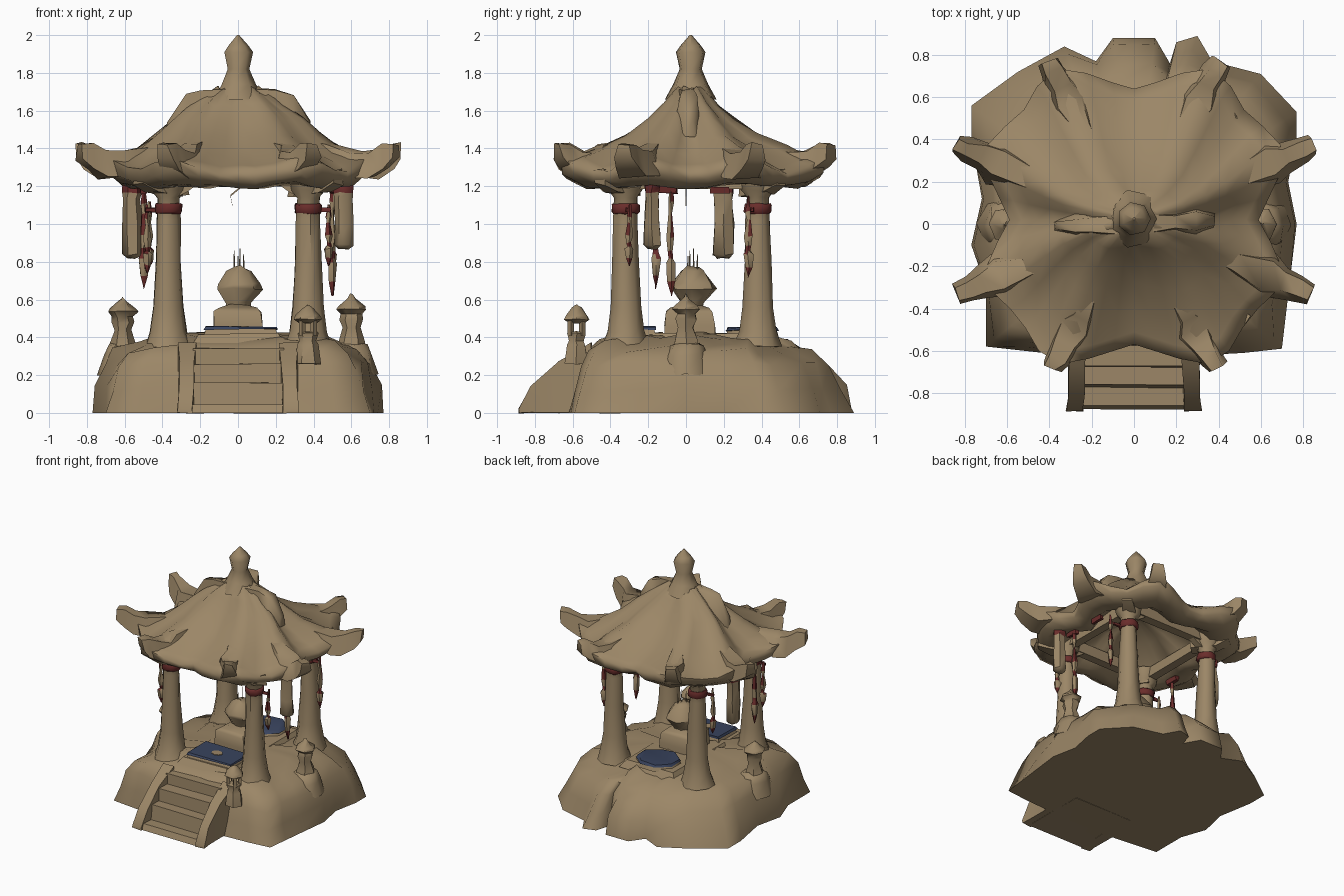
import bpy, bmesh, math, random
from mathutils import Vector

if "Cube" in bpy.data.objects:
    bpy.data.objects.remove(bpy.data.objects["Cube"])

random.seed(4)


def material(name, rgb):
    m = bpy.data.materials.new(name)
    m.diffuse_color = (*rgb, 1)
    m.use_nodes = True
    m.node_tree.nodes["Principled BSDF"].inputs["Base Color"].default_value = m.diffuse_color
    return m


TAN = material("weathered_tan", (0.33, 0.24, 0.135))
RED = material("faded_red", (0.145, 0.026, 0.024))
BLUE = material("slate_blue", (0.04, 0.056, 0.11))


def loft(name, rings, mats=(TAN,), jitter=0.0, rule=None, angle=50):
    """Skin a list of equal-length rings, cap both ends."""
    bm = bmesh.new()
    loops = []
    for ring in rings:
        loops.append([bm.verts.new(Vector(p) + Vector([random.uniform(-jitter, jitter) for _ in range(3)]))
                      for p in ring])
    n = len(loops[0])
    for a, b in zip(loops, loops[1:]):
        for i in range(n):
            j = (i + 1) % n
            bm.faces.new((a[i], a[j], b[j], b[i]))
    bm.faces.new(loops[0][::-1])
    bm.faces.new(loops[-1])
    bmesh.ops.recalc_face_normals(bm, faces=bm.faces)
    if rule:
        for f in bm.faces:
            f.material_index = rule(f.calc_center_median())
    me = bpy.data.meshes.new(name)
    bm.to_mesh(me)
    bm.free()
    for m in mats:
        me.materials.append(m)
    ob = bpy.data.objects.new(name, me)
    bpy.context.collection.objects.link(ob)
    bpy.ops.object.select_all(action='DESELECT')
    ob.select_set(True)
    bpy.context.view_layer.objects.active = ob
    bpy.ops.object.shade_smooth_by_angle(angle=math.radians(angle))
    return ob


def lathe(name, x, y, profile, n=8, turn=0.0, sy=1.0, **kw):
    """Profile of (radius, z) spun around a vertical axis."""
    rings = [[(x + r * math.cos(math.tau * i / n + turn), y + sy * r * math.sin(math.tau * i / n + turn), z)
              for i in range(n)] for r, z in profile]
    return loft(name, rings, **kw)


def box(name, x0, x1, y0, y1, z0, z1, taper=0.0, **kw):
    def ring(z, t):
        return [(x0 + t, y0 + t, z), (x1 - t, y0 + t, z), (x1 - t, y1 - t, z), (x0 + t, y1 - t, z)]
    return loft(name, [ring(z0, 0), ring(z1, taper)], **kw)


def bar(name, sections, heading, **kw):
    """Rectangular bar: sections are (distance, z, width, height) along a heading."""
    d, s = Vector((math.cos(heading), math.sin(heading), 0)), Vector((-math.sin(heading), math.cos(heading), 0))
    up = Vector((0, 0, 1))
    rings = [[d * r + s * (u * w / 2) + up * (z + v * h / 2) for u, v in ((-1, -1), (1, -1), (0.6, 1), (-0.6, 1))]
             for r, z, w, h in sections]
    return loft(name, rings, **kw)


# Rocky mound
outline = [(0, -.64), (.34, -.62), (.52, -.61), (.7, -.59), (.72, -.42), (.74, -.25), (.77, 0), (.73, .2), (.77, .4),
           (.77, .53), (.6, .71), (.37, .77), (.3, .89), (.2, .86), (.17, .76), (.1, .88), (-.1, .88), (-.18, .77),
           (-.33, .84), (-.55, .72), (-.77, .56), (-.77, .4), (-.72, .12), (-.77, -.1), (-.7, -.3), (-.7, -.58),
           (-.52, -.6), (-.34, -.62)]
mound = []
for scale, z, rnd in ((1, 0, 0), (.965, .13, .15), (.91, .25, .4), (.84, .325, .7), (.72, .37, 1), (.55, .4, 1), (.2, .41, 1)):
    ring = []
    for x, y in outline:
        r, a = math.hypot(x, y), math.atan2(y, x)
        r = (r * (1 - rnd) + .78 * rnd) if y > -.5 else r
        lump = random.uniform(-.022, .022) if z else 0
        r += lump
        ring.append((scale * r * math.cos(a), scale * r * math.sin(a), z + lump))
    mound.append(ring)
loft("rock_base", mound, angle=75)

# Front steps with sloping cheek walls
for i, (y, z) in enumerate(((-.875, .045), (-.78, .16), (-.69, .26), (-.59, .345))):
    box(f"step_{i}", -.26, .26, y, -.35, 0, z, .02, jitter=.004)
for side in (-1, 1):
    rings = [[(side * a, y, 0), (side * b, y, 0), (side * b, y, z), (side * a, y, z)]
             for a, b, y, z in ((.24, .32, -.885, .02), (.235, .31, -.82, .14), (.23, .31, -.67, .275), (.22, .32, -.5, .37))]
    loft("stair_cheek", rings, jitter=.004)

# Low rock shoulders under the side lanterns
for x in (-.6, .6):
    lathe("rock_shoulder", x, 0, ((.14, .2), (.12, .31), (.09, .36), (.03, .375)), 8, jitter=.012, angle=75)

# Platforms and mats
box("altar_platform", -.25, .25, -.44, .5, .36, .42, .04, jitter=.006)
box("mat_slab", -.185, .215, -.395, -.155, .4, .444, .015)
box("front_mat", -.185, .215, -.395, -.155, .443, .455, .008, mats=(BLUE,), jitter=.006)
lathe("mat_slab", 0, .35, ((.18, .4), (.165, .44)), 8, math.pi / 8, .85)
lathe("back_mat", 0, .35, ((.175, .436), (.16, .452)), 8, math.pi / 8, .88, mats=(BLUE,), jitter=.005)
lathe("mat_medallion", 0.01, -.28, ((.045, .452), (.045, .461)), 8, sy=.8)

# Pedestal, incense bowl and sticks
lathe("pedestal", 0, .02, ((.19, .4), (.185, .46), (.175, .535), (.14, .56), (.06, .575)), 4, math.pi / 4, jitter=.006)
lathe("incense_bowl", 0, .035, ((.06, .55), (.065, .58), (.125, .655), (.118, .68), (.065, .75), (.03, .775)), 7, jitter=.008)
for x, y, t in ((-.02, .02, .86), (.01, .04, .87), (.03, .06, .84), (0, .01, .83)):
    lathe("incense_stick", x, y, ((.005, .75), (.002, t)), 4)

# Four columns with red bands, capitals and outward brackets
for sx in (-1, 1):
    for y in (-.32, .38):
        x = sx * .37
        lathe("column", x, y, ((.13, .35), (.1, .43), (.083, .56), (.07, .8), (.063, 1.02), (.06, 1.14),
                               (.09, 1.18), (.11, 1.27)), 9, jitter=.005)
        lathe("column_band", x, y, ((.066, 1.055), (.073, 1.065), (.073, 1.1), (.066, 1.108)), 9, mats=(RED,), jitter=.004)
        a = math.atan2(y, x)
        bar("bracket_arm", ((.42, 1.19, .08, .08), (.6, 1.21, .1, .09), (.7, 1.25, .09, .08)), a, jitter=.008)
    box("side_beam", sx * .37 - .035, sx * .37 + .035, -.36, .42, 1.19, 1.27, jitter=.006)
for y in (-.32, .38):
    box("cross_beam", -.4, .4, y - .035, y + .035, 1.2, 1.28, jitter=.004)
    for sx in (-1, 1):
        loft("beam_brace", [[(sx * .41, y + t, 1.1), (sx * .37, y + t, 1.24), (sx * .17, y + t, 1.24), (sx * .27, y + t, 1.17)]
                            for t in (-.025, .025)])

# Horn tips: heading and reach differ between the sides, the front and the back
horns = []
for sx in (-1, 1):
    for x, y in ((.83, .37), (.82, -.32), (.385, -.67), (.4, .755)):
        horns.append((math.atan2(y, sx * x), math.hypot(x, y)))

# Eight-cornered sweeping roof, hollow underneath
N = 40


def eave(a):
    """Edge radius and closeness (0 to 1) to the nearest horn."""
    near = min(abs((a - h + math.pi) % math.tau - math.pi) for h, _ in horns)
    horn = max(0, 1 - near / .3)
    return .59 + .03 * max(0, math.sin(a)) + .09 * horn + .125 * abs(math.sin(2 * a)), horn


roof = []
for s, z, lift, stretch in ((.1, 1.72, 0, .6), (.2, 1.635, .0, .7), (.33, 1.545, .01, .5), (.5, 1.45, .03, .25),
                            (.72, 1.365, .045, .08), (.9, 1.305, .06, 0), (1, 1.275, .085, 0), (.99, 1.225, .06, 0),
                            (.88, 1.195, .02, 0), (.72, 1.195, .01, 0), (.6, 1.26, 0, 0), (.35, 1.38, 0, 0), (.1, 1.44, 0, 0)):
    ring = []
    for i in range(N):
        a = math.tau * i / N
        r, horn = eave(a)
        k = random.uniform(-.013, .013)
        ring.append((r * s * math.cos(a) * (1 + stretch), r * s * math.sin(a) + .02, z + lift * horn + k))
    roof.append(ring)
loft("roof", roof, angle=75)

# Upturned horns along the hips, broad where they leave the roof
for a, e in horns:
    bar("roof_horn", ((.4, 1.41, .06, .06), (.52, 1.365, .13, .1), (e - .2, 1.315, .22, .13),
                      (e - .12, 1.315, .15, .14), (e - .04, 1.36, .12, .13), (e + .015, 1.385, .1, .08)),
        a, jitter=.01, angle=70)

# Ridge and finial
bar("roof_ridge", ((-.37, 1.5, .06, .08), (-.28, 1.6, .12, .17), (-.2, 1.6, .1, .21), (0, 1.6, .18, .24),
                   (.2, 1.6, .1, .21), (.29, 1.6, .13, .17), (.38, 1.5, .07, .08)), math.radians(2), jitter=.01, angle=75)
lathe("finial", 0, .025, ((.14, 1.66), (.095, 1.74), (.06, 1.82), (.08, 1.91), (.055, 1.945), (.006, 2.0)), 7)

# Small stone lanterns: two solid, one open with four legs
for x, b in ((-.61, .34), (.6, .355)):
    lathe("lantern_post", x, 0, ((.085, b - .06), (.068, b + .03), (.045, b + .1), (.06, b + .14), (.055, b + .17),
                                 (.082, b + .195), (.07, b + .21), (.025, b + .25), (.004, b + .272)), 6, jitter=.005)
lathe("open_lantern_post", .37, -.58, ((.07, .26), (.055, .36), (.045, .38), (.055, .42), (.045, .43)), 6, jitter=.003)
for sx in (-1, 1):
    for sy in (-1, 1):
        lathe("lantern_leg", .37 + sx * .03, -.58 + sy * .03, ((.017, .41), (.017, .5)), 4)
lathe("open_lantern_cap", .37, -.58, ((.045, .475), (.075, .495), (.065, .515), (.03, .555), (.004, .572)), 6, jitter=.004)

# Hanging cloth banners and long tassels with red bands
for x, y, low, sy in ((-.56, .2, .82, 1.15), (.56, -.18, .87, .9)):
    lathe("hanging_banner", x, y, ((.03, low), (.055, low + .02), (.052, 1.0), (.046, 1.13), (.05, 1.165), (.052, 1.2),
                                   (.03, 1.24)), 6, sy=sy, mats=(TAN, RED), rule=lambda c: int(c.z > 1.175), jitter=.006)
for x, y, low, top in ((-.5, -.16, .66, 1.22), (.5, -.08, .62, 1.24), (-.47, .33, .76, 1.12), (.5, .33, .72, 1.15),
                       (-.48, -.29, .74, 1.1), (.48, -.3, .78, 1.1)):
    h = top - low
    lathe("tassel", x, y, [(r, low + h * t) for r, t in ((.002, 0), (.02, .12), (.026, .28), (.014, .32), (.014, .38),
                                                          (.022, .5), (.01, .7), (.016, .8), (.006, 1))], 5, jitter=.005,
          mats=(TAN, RED), rule=lambda c, low=low, h=h: int((c.z - low) / h * 10) % 3 == 0)

# Red cords tying the tassels to the column bands, and knots under the eaves
for sx in (-1, 1):
    for y in (-.31, .35):
        box("tassel_tie", min(sx * .42, sx * .49), max(sx * .42, sx * .49), y - .008, y + .008, 1.065, 1.085, mats=(RED,), jitter=.004)
for x, y in ((.5, -.1), (.5, .18), (-.5, -.16)):
    box("eave_knot", x - .015, x + .015, y - .05, y + .05, 1.165, 1.2, mats=(RED,), jitter=.007)

# Thin broken cord under the ceiling
bar("ceiling_cord", ((-.03, 1.1, .006, .01), (-.04, 1.15, .006, .01), (.02, 1.2, .006, .01), (.0, 1.4, .006, .01)), 0)
